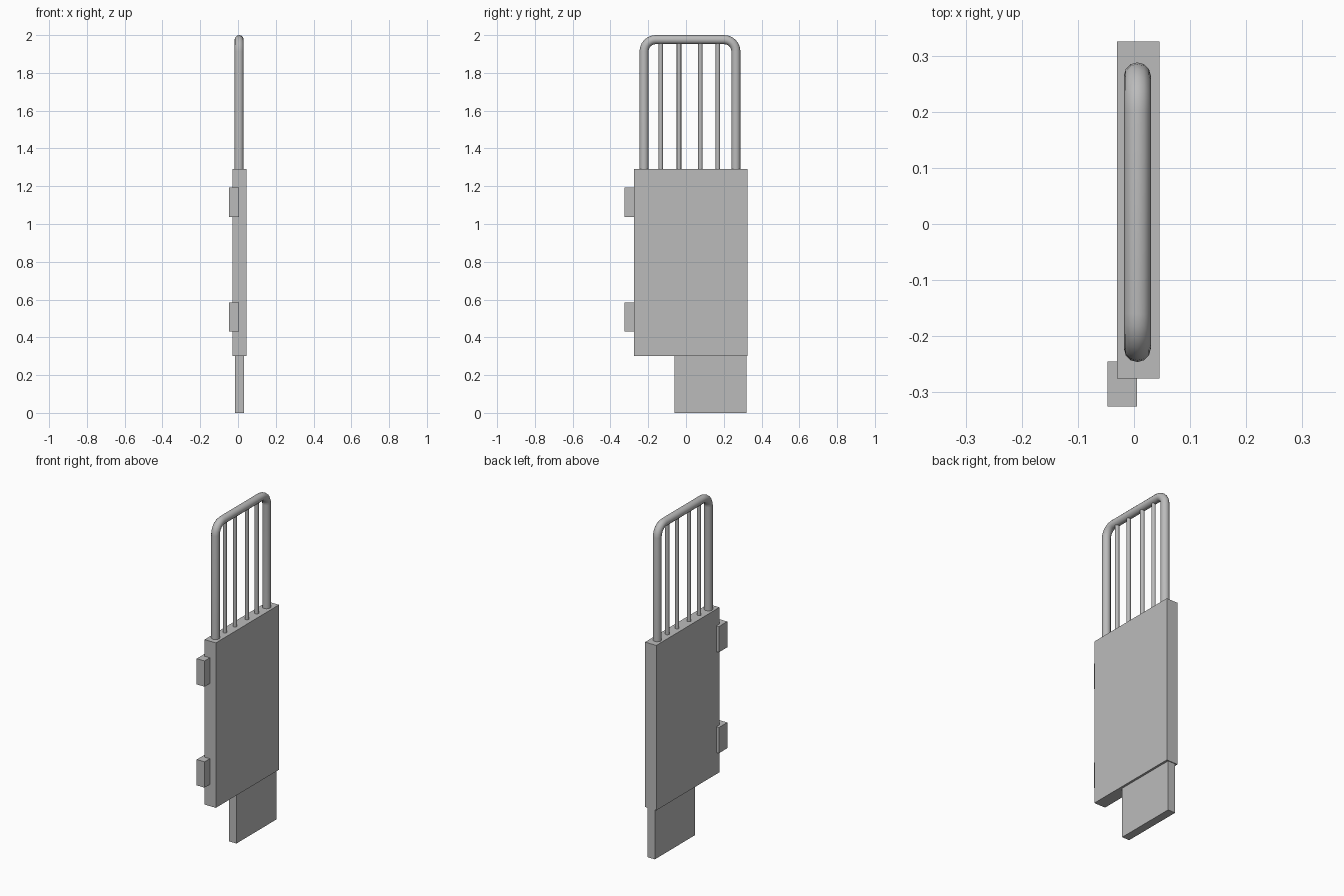
import bpy
import bmesh
from math import sin, cos, pi

cube = bpy.data.objects.get("Cube")
if cube:
    bpy.data.objects.remove(cube, do_unlink=True)

# Single painted metal colour
GREY = (0.5, 0.5, 0.5, 1)
metal = bpy.data.materials.new("grey metal")
metal.use_nodes = True
metal.diffuse_color = GREY
metal.node_tree.nodes["Principled BSDF"].inputs["Base Color"].default_value = GREY


def add_object(name, bm, smooth=False):
    bmesh.ops.recalc_face_normals(bm, faces=bm.faces)
    mesh = bpy.data.meshes.new(name)
    bm.to_mesh(mesh)
    bm.free()
    mesh.materials.append(metal)
    obj = bpy.data.objects.new(name, mesh)
    bpy.context.collection.objects.link(obj)
    if smooth:
        bpy.ops.object.select_all(action="DESELECT")
        obj.select_set(True)
        bpy.context.view_layer.objects.active = obj
        bpy.ops.object.shade_smooth_by_angle(angle=pi / 3)
    return obj


def box(name, low, high):
    bm = bmesh.new()
    bmesh.ops.create_cube(bm, size=1)
    for v in bm.verts:
        v.co = [l + (c + 0.5) * (h - l) for c, l, h in zip(v.co, low, high)]
    return add_object(name, bm)


def tube(name, path, radius, x, sides=12):
    """Sweep a ring along a (y, z) path lying in a plane of constant x."""
    bm = bmesh.new()
    rings = []
    for y, z, angle in path:  # angle: direction of the ring's outward axis
        ring = []
        for i in range(sides):
            t = 2 * pi * i / sides
            out = radius * cos(t)
            ring.append(bm.verts.new((x + radius * sin(t),
                                      y + out * cos(angle),
                                      z + out * sin(angle))))
        rings.append(ring)
    for a, b in zip(rings, rings[1:]):
        for i in range(sides):
            j = (i + 1) % sides
            bm.faces.new((a[i], a[j], b[j], b[i]))
    bm.faces.new(rings[0])
    bm.faces.new(rings[-1])
    return add_object(name, bm, smooth=True)


# Door panel, lower plate and hinges
box("door_panel", (-0.03, -0.275, 0.30), (0.045, 0.325, 1.292))
box("lower_plate", (-0.017, -0.06, 0), (0.032, 0.32, 0.302))
for name, z in (("lower_hinge", 0.43), ("upper_hinge", 1.037)):
    box(name, (-0.047, -0.325, z), (0.005, -0.245, z + 0.155))

# Bent top rail: two legs joined by rounded corners
X, BASE, TOP = 0.006, 1.28, 1.976
LEFT, RIGHT, R, BEND, STEPS = -0.222, 0.264, 0.024, 0.062, 6
path = [(RIGHT, BASE, 0)]
for cy, start in ((RIGHT - BEND, 0), (LEFT + BEND, pi / 2)):
    for i in range(STEPS + 1):
        a = start + i * pi / 2 / STEPS
        path.append((cy + BEND * cos(a), TOP - BEND + BEND * sin(a), a))
path.append((LEFT, BASE, pi))
tube("top_rail", path, R, X)

# Thin upright bars inside the rail
for n, y in enumerate((-0.133, -0.037, 0.076, 0.169), 1):
    tube(f"upright_bar_{n}", [(y, BASE, 0), (y, TOP, 0)], 0.012, X, 10)
